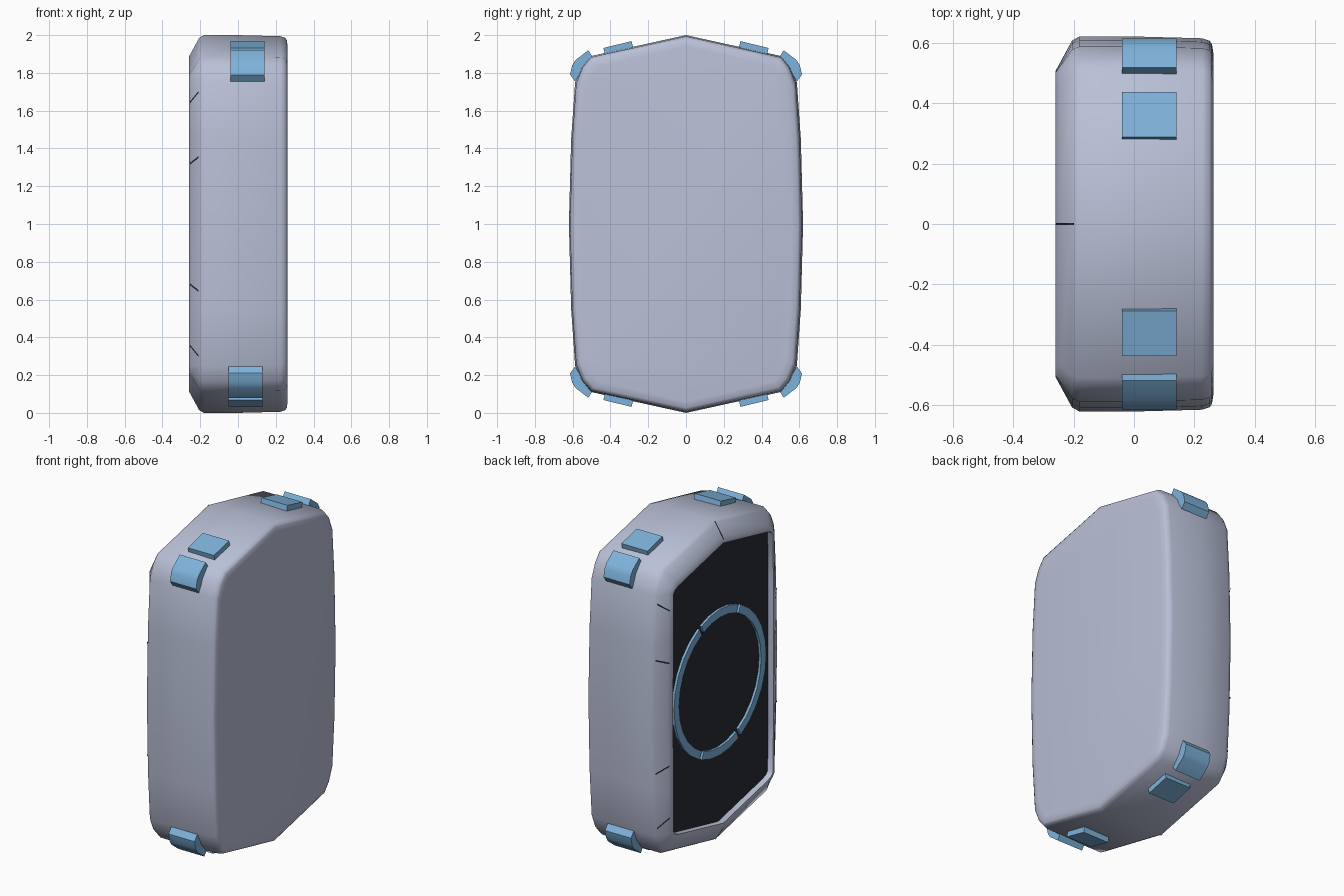
import bpy, bmesh, math
from mathutils import Vector

if "Cube" in bpy.data.objects:
    bpy.data.objects.remove(bpy.data.objects["Cube"])


def material(name, rgb):
    m = bpy.data.materials.new(name)
    m.diffuse_color = (*rgb, 1)
    m.use_nodes = True
    m.node_tree.nodes["Principled BSDF"].inputs["Base Color"].default_value = m.diffuse_color
    return m


GREY = material("shell grey", (0.49, 0.53, 0.68))
BLUE = material("pad blue", (0.21, 0.45, 0.71))
DARK = material("panel dark", (0.022, 0.025, 0.035))


def full(quarter):
    """Mirror a quarter outline (top centre to side centre) into a closed loop about z = 0."""
    q = list(quarter)
    right = q + [(y, -z) for y, z in reversed(q[:-1])]
    return right + [(-y, z) for y, z in reversed(right[1:-1])]


def new_object(name, bm, mat):
    me = bpy.data.meshes.new(name)
    bm.to_mesh(me)
    bm.free()
    ob = bpy.data.objects.new(name, me)
    bpy.context.collection.objects.link(ob)
    me.materials.append(mat)
    return ob


def loft(name, rings, mat, angle=None):
    """Skin closed loops given as (x, [(y, z)...]) and cap both ends."""
    bm = bmesh.new()
    loops = [[bm.verts.new((x, y, z)) for y, z in pts] for x, pts in rings]
    n = len(loops[0])
    for a, b in zip(loops, loops[1:]):
        for i in range(n):
            j = (i + 1) % n
            bm.faces.new((a[i], a[j], b[j], b[i]))
    bm.faces.new(loops[0])
    bm.faces.new(loops[-1])
    bmesh.ops.recalc_face_normals(bm, faces=bm.faces)
    ob = new_object(name, bm, mat)
    if angle:
        bpy.ops.object.select_all(action='DESELECT')
        ob.select_set(True)
        bpy.context.view_layer.objects.active = ob
        bpy.ops.object.shade_smooth_by_angle(angle=math.radians(angle))
    return ob


def at_middle(pts):
    return [(y, z + 1) for y, z in pts]


# Shell: outer outline, narrower back outline and the recessed rear opening
outer_q = [(0, 1.0), (0.508, 0.888), (0.552, 0.835), (0.587, 0.75),
           (0.608, 0.45), (0.62, 0)]
back_q = [(0, 0.885), (0.45, 0.785), (0.485, 0.77), (0.50, 0.75),
          (0.503, 0.45), (0.505, 0)]
outer, back = full(outer_q), full(back_q)


def blend(t):
    return at_middle([(a[0] + (b[0] - a[0]) * t, a[1] + (b[1] - a[1]) * t)
                      for a, b in zip(back, outer)])


def shrink(d, pts=outer):
    return at_middle([(y * (1 - d / 0.62), z * (1 - d)) for y, z in pts])


opening = shrink(0.012, back)
PANEL_X = -0.218
loft("shell", [(PANEL_X, opening), (-0.258, opening), (-0.26, blend(0)),
               (-0.245, blend(0.24)), (-0.205, blend(0.88)),
               (-0.18, blend(1)), (0.0, blend(1)), (0.225, shrink(0.006)),
               (0.25, shrink(0.014)), (0.258, shrink(0.026)),
               (0.263, shrink(0.06))], GREY, 55)

# Dark rear panel, sunk behind the rim
loft("rear_panel", [(PANEL_X + 0.004, opening), (PANEL_X - 0.003, opening)], DARK)

# Segmented ring on the rear panel
cuts = [65, 115, 245, 295, 425]
for k in range(4):
    a0, a1 = cuts[k] + 1.5, cuts[k + 1] - 1.5
    steps = max(4, int((a1 - a0) / 12))
    ang = [math.radians(a0 + (a1 - a0) * i / steps) for i in range(steps + 1)]
    pts = [(0.455 * math.cos(a), 1 + 0.455 * math.sin(a)) for a in ang]
    pts += [(0.405 * math.cos(a), 1 + 0.405 * math.sin(a)) for a in reversed(ang)]
    loft(f"ring_segment_{k + 1}", [(PANEL_X, pts), (PANEL_X - 0.018, pts)], BLUE)

# Pads on the slanted ends and bent pads on the four corners
end_pad = [(0.28, 0.935), (0.43, 0.90), (0.437, 0.932), (0.288, 0.968)]
corner_pad = [(0.495, 0.885), (0.517, 0.92), (0.585, 0.868), (0.603, 0.84),
              (0.614, 0.79), (0.587, 0.755), (0.56, 0.80)]
for sy in (1, -1):
    for sz in (1, -1):
        x0 = -0.04 if sz > 0 else -0.05
        tag = ("top" if sz > 0 else "bottom") + ("_back" if sy > 0 else "_front")
        for name, prof in (("end_pad", end_pad), ("corner_pad", corner_pad)):
            pts = at_middle([(y * sy, z * sz) for y, z in prof])
            loft(f"{name}_{tag}", [(x0, pts), (x0 + 0.18, pts)], BLUE, 35)


def side_y(quarter, z):
    """Half width of an outline at height z above the middle."""
    for (y0, z0), (y1, z1) in zip(quarter, quarter[1:]):
        if z1 <= z <= z0:
            return y0 + (y1 - y0) * (z - z0) / (z1 - z0)


def seam(name, p, q, across, out):
    bm = bmesh.new()
    bm.faces.new([bm.verts.new(v + out + across * h)
                  for v, h in ((p, -1), (q, -1), (q, 1), (p, 1))])
    new_object(name, bm, DARK)


# Thin dark seams across the rear chamfer, and one at the top and bottom points
for sz in (1, -1):
    seam("point_seam", Vector((-0.256, 0, 1 + 0.895 * sz)),
         Vector((-0.195, 0, 1 + 0.992 * sz)), Vector((0, 0.004, 0)),
         Vector((-0.004, 0, 0.004 * sz)))
    for sy in (1, -1):
        for za, zb in ((0.32, 0.355), (0.645, 0.70)):
            ya = side_y(back_q, za) * 0.85 + side_y(outer_q, za) * 0.15
            yb = side_y(back_q, zb) * 0.12 + side_y(outer_q, zb) * 0.88
            seam("side_seam", Vector((-0.25, ya * sy, 1 + za * sz)),
                 Vector((-0.205, yb * sy, 1 + zb * sz)),
                 Vector((0, 0, 0.005)), Vector((-0.003, 0.002 * sy, 0)))
